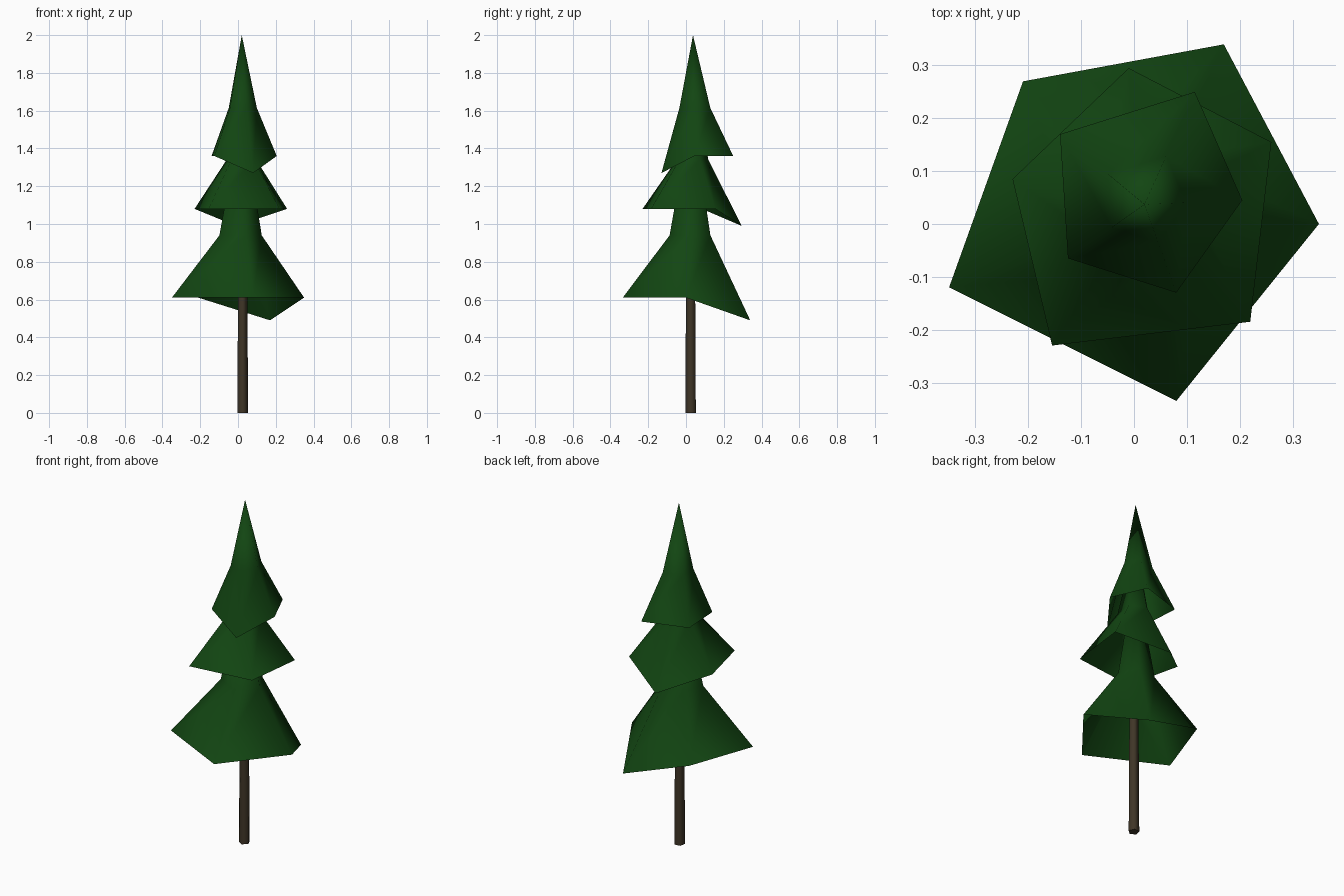
import bpy, bmesh, math
from mathutils import Vector

cube = bpy.data.objects.get("Cube")
if cube:
    bpy.data.objects.remove(cube)


def make_material(name, colour):
    mat = bpy.data.materials.new(name)
    mat.use_nodes = True
    mat.diffuse_color = colour
    bsdf = mat.node_tree.nodes["Principled BSDF"]
    bsdf.inputs["Base Color"].default_value = colour
    bsdf.inputs["Roughness"].default_value = 0.9
    return mat


def loft(name, rings, mat, apex=None, cap=False):
    """Join rings of points with quads; close with a point or end caps."""
    bm = bmesh.new()
    loops = [[bm.verts.new(p) for p in ring] for ring in rings]
    n = len(loops[0])
    for low, high in zip(loops, loops[1:]):
        for i in range(n):
            j = (i + 1) % n
            bm.faces.new((low[i], low[j], high[j], high[i]))
    if apex:
        tip = bm.verts.new(apex)
        for i in range(n):
            bm.faces.new((loops[-1][i], loops[-1][(i + 1) % n], tip))
    if cap:
        bm.faces.new(loops[0][::-1])
        bm.faces.new(loops[-1])
    for f in bm.faces:
        f.smooth = not cap or len(f.verts) == 4
    mesh = bpy.data.meshes.new(name)
    bm.to_mesh(mesh)
    bm.free()
    mesh.materials.append(mat)
    obj = bpy.data.objects.new(name, mesh)
    bpy.context.scene.collection.objects.link(obj)
    return obj


def foliage(name, corners, hem, droop, neck_z, neck_scale, tip):
    """Open five-sided skirt, its first corner drooping, with a steeper spire."""
    base = [Vector((x, y, droop if i == 0 else hem)) for i, (x, y) in enumerate(corners)]
    axis = Vector(tip)
    neck = []
    for p in base:
        q = axis.lerp(p, neck_scale)
        q.z = neck_z
        neck.append(q)
    return loft(name, [base, neck], needles, apex=tip)


needles = make_material("dark green needles", (0.006, 0.06, 0.006, 1))
bark = make_material("dark brown bark", (0.05, 0.036, 0.02, 1))

# Three tiers of branches, corners listed anticlockwise from the drooping one
foliage("lower_branches",
        [(0.17, 0.34), (-0.21, 0.27), (-0.35, -0.12), (0.08, -0.335), (0.35, 0)],
        0.61, 0.49, 0.94, 0.32, (0.02, 0.03, 1.6))
foliage("middle_branches",
        [(-0.01, 0.295), (-0.23, 0.085), (-0.155, -0.23), (0.22, -0.185), (0.26, 0.155)],
        1.08, 0.99, 1.34, 0.32, (0.02, 0.035, 1.78))
foliage("upper_branches",
        [(0.08, -0.13), (0.205, 0.045), (0.115, 0.25), (-0.14, 0.17), (-0.125, -0.065)],
        1.36, 1.27, 1.615, 0.43, (0.02, 0.037, 2.0))

# Slim five-sided trunk, slightly tapered
trunk_rings = []
for z, r in ((0, 0.03), (1.0, 0.024)):
    angles = [math.tau * i / 5 + math.radians(60) for i in range(5)]
    trunk_rings.append([(0.024 + r * math.cos(a), 0.026 + r * math.sin(a), z) for a in angles])
loft("trunk", trunk_rings, bark, cap=True)
